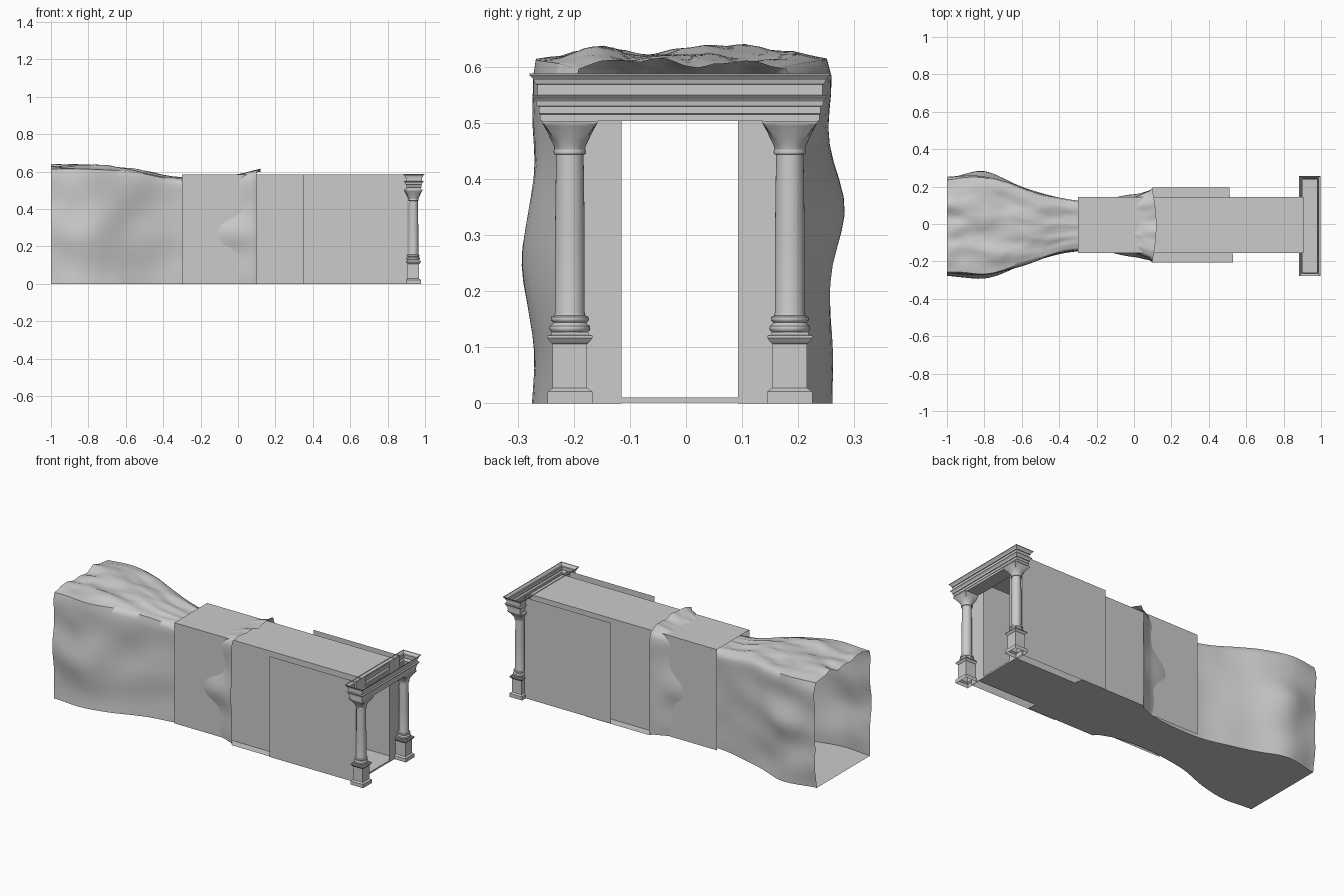
import bpy, math
from mathutils import noise, Vector

if "Cube" in bpy.data.objects:
    bpy.data.objects.remove(bpy.data.objects["Cube"])

CY = -0.011   # centre line of portico


def make(name, verts, faces, smooth=None):
    me = bpy.data.meshes.new(name)
    me.from_pydata(verts, [], faces)
    me.update()
    ob = bpy.data.objects.new(name, me)
    bpy.context.collection.objects.link(ob)
    if smooth:
        bpy.ops.object.select_all(action='DESELECT')
        bpy.context.view_layer.objects.active = ob
        ob.select_set(True)
        bpy.ops.object.shade_smooth_by_angle(angle=math.radians(smooth))
    return ob


def loft(name, rings, bottom=True, top=True, smooth=None):
    n = len(rings[0])
    verts = [p for r in rings for p in r]
    faces = [(k*n+i, k*n+(i+1) % n, (k+1)*n+(i+1) % n, (k+1)*n+i)
             for k in range(len(rings)-1) for i in range(n)]
    if bottom:
        faces.append(tuple(reversed(range(n))))
    if top:
        faces.append(tuple(range(len(verts)-n, len(verts))))
    return make(name, verts, faces, smooth)


def rect(cx, cy, hx, hy, z):
    return [(cx-hx, cy-hy, z), (cx+hx, cy-hy, z), (cx+hx, cy+hy, z), (cx-hx, cy+hy, z)]


def curve(table, x):
    # interpolation through a table of (x, value...)
    if x <= table[0][0]:
        return table[0][1:]
    for a, b in zip(table, table[1:]):
        if x <= b[0]:
            t = (x-a[0])/(b[0]-a[0])
            return [p+(q-p)*t for p, q in zip(a[1:], b[1:])]
    return table[-1][1:]


def bell(v, mid, width):
    return math.exp(-((v-mid)/width)**2)


# Cave: x, left wall y, right wall y, roof height
CAVE = [(-1, -.268, .238, .622), (-.9, -.272, .252, .625), (-.8, -.274, .256, .622),
        (-.7, -.256, .228, .618), (-.6, -.22, .19, .612), (-.5, -.184, .162, .598),
        (-.4, -.155, .138, .573), (-.3, -.14, .122, .56), (-.2, -.138, .12, .558),
        (-.1, -.142, .127, .562), (0, -.151, .141, .578), (.06, -.168, .16, .59),
        (.1, -.197, .188, .605)]
NX, NW, NR = 66, 20, 26
rings = []
for i in range(NX+1):
    x = -1+1.1*i/NX
    lo = [curve(CAVE, x+d) for d in (-.04, 0, .04)]
    yl, yr, zt = [sum(c)/3 for c in zip(*lo)] if i < NX else lo[1]
    row = []
    amp = min(1, .35+abs(x+.25))

    def wall(s, y, k):
        z = zt*.985*k
        bulge = (.03 if s > 0 else .012)*bell(z, .34 if s > 0 else .28, .11)*bell(x, -.8, .14)
        bulge += .022*bell(z, .27, .08)*bell(x, -.03, .1)
        wob = .018*amp*noise.noise(Vector((x*4.5, s*7, z*6)))
        top = -.008*max(0, (k-.92)/.08)**2
        return (x, y+s*(bulge+wob+top), z)
    row += [wall(-1, yl, k/NW) for k in range(NW+1)]
    a, b = row[-1][1], wall(1, yr, 1)[1]
    for k in range(1, NR):
        t = k/NR
        y = a+(b-a)*t
        dome = .012*min(1, 9*min(t, 1-t))
        bump = .022*noise.noise(Vector((x*5, t*6, 3.3)))+.008*noise.noise(Vector((x*12, t*12, 1.7)))
        lip = .02*math.sin(t*math.pi) if i == NX else 0
        row.append((x+lip, y, zt*.985+dome+bump*amp*min(1, 6*min(t, 1-t))))
    row += [wall(1, yr, k/NW) for k in range(NW, -1, -1)]
    rings.append(row)
n = len(rings[0])
make("cave_rock", [p for r in rings for p in r],
     [(k*n+i, (k+1)*n+i, (k+1)*n+i+1, k*n+i+1) for k in range(NX) for i in range(n-1)], 60)

# Cave floor follows the rock edges, then widens under the corridor
edge = [(r[0], r[-1]) for r in rings] + [((.1, -.205, 0), (.1, .195, 0)), ((.53, -.205, 0), (.51, .195, 0))]
make("cave_floor", [p for e in edge for p in e],
     [(2*i, 2*i+2, 2*i+3, 2*i+1) for i in range(len(edge)-1)])

# Corridor: thin walls and roof, plus floor slab
XA, XB, H = -.3, .905, .585
sec = [(-.155, 0), (-.155, H), (.145, H), (.145, 0)]
make("corridor_shell", [(x, y, z) for x in (XA, XB) for y, z in sec],
     [(i, i+1, i+5, i+4) for i in range(3)])
loft("corridor_floor", [rect((.1+XB)/2, -.005, (XB-.1)/2, .149, z) for z in (.001, .01)])

# Outer wall panels with returns framing the doorway
for name, yo, yi in (("left_panel", -.21, -.115), ("right_panel", .192, .093)):
    pts = [(.35, yo), (XB, yo), (XB, yi)]
    make(name, [(x, y, z) for z in (0, H) for x, y in pts], [(0, 1, 4, 3), (1, 2, 5, 4)])

# Columns: square pedestal, turned shaft, capital blending round to square
PX = .9375
PED = [(.04, 0), (.04, .021), (.031, .027), (.031, .106), (.034, .108), (.040, .116), (.040, .121), (.033, .122), (.033, .127)]
SHAFT = [(.032, .127), (.0355, .130), (.0365, .134), (.0355, .138), (.031, .141), (.029, .144),
         (.033, .147), (.034, .150), (.033, .154), (.028, .156), (.0265, .162), (.0265, .3),
         (.0245, .443), (.028, .444), (.029, .448), (.028, .452)]
CAPITAL = [(.027, .452, 0), (.029, .46, .1), (.034, .47, .3), (.040, .483, .6), (.046, .494, .85), (.049, .499, 1), (.049, .503, 1)]
NS = 32


def ring(cy, r, z, sq=0):
    out = []
    for i in range(NS):
        a = 2*math.pi*i/NS
        c, s = math.cos(a), math.sin(a)
        f = r*(1-sq+sq/max(abs(c), abs(s)))
        out.append((PX+c*f, cy+s*f, z))
    return out


for side, cy in (("left", CY-.196), ("right", CY+.196)):
    loft(side+"_pedestal", [rect(PX, cy, r, r, z) for r, z in PED], bottom=False)
    loft(side+"_column", [ring(cy, r, z) for r, z in SHAFT], smooth=40)
    loft(side+"_capital", [ring(cy, r, z, q) for r, z, q in CAPITAL], smooth=40)

# Entablature: stepped mouldings across both columns, hollow from above
ENT = [(.038, .503), (.038, .515), (.040, .516), (.040, .529), (.044, .530), (.045, .538), (.052, .546),
       (.052, .548), (.043, .549), (.043, .568), (.047, .569), (.049, .576), (.057, .585), (.057, .588)]
loft("entablature", [rect(PX+.0025, CY, r, .211+r, z) for r, z in ENT], top=False)
